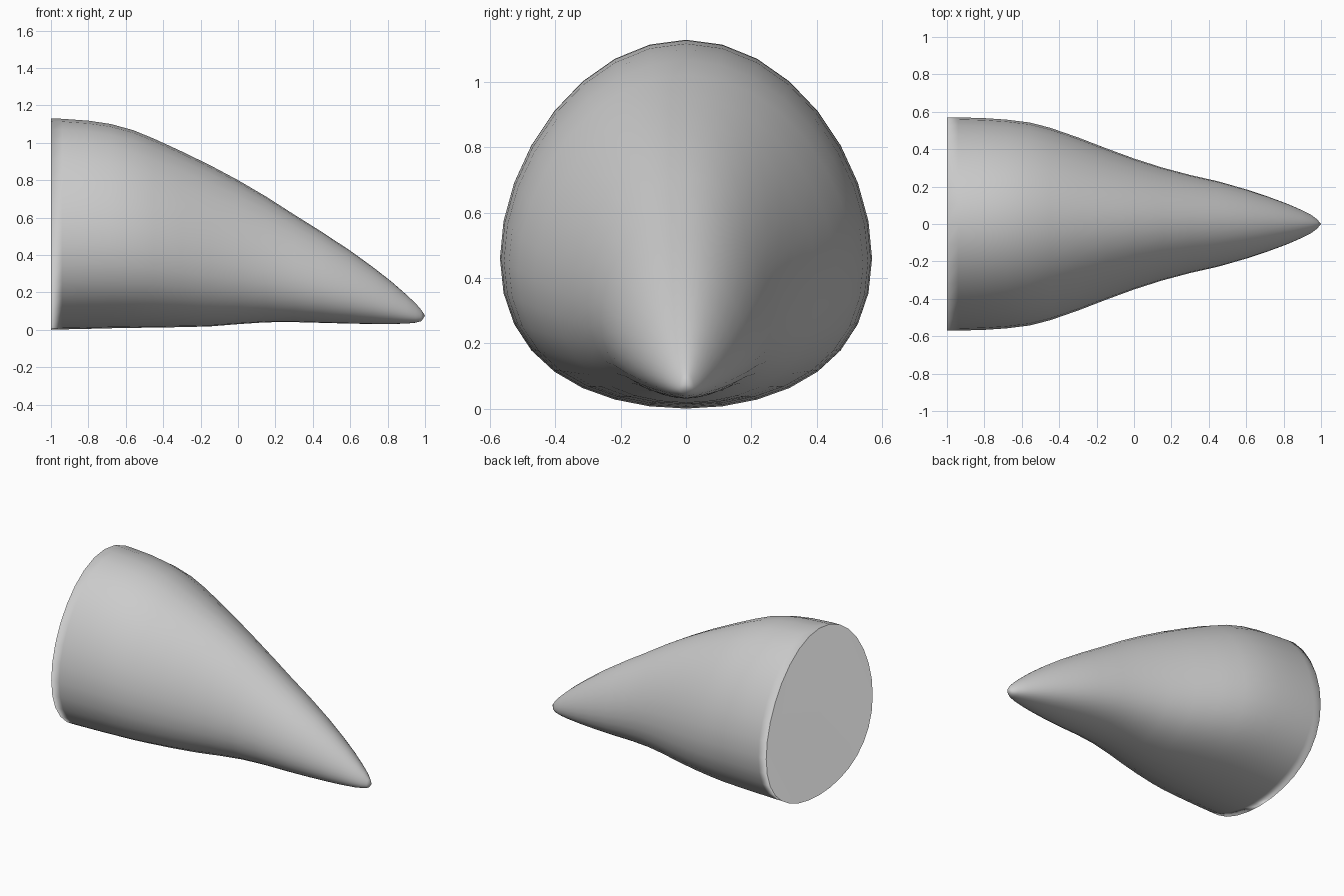
import bpy, bmesh, math

if "Cube" in bpy.data.objects:
    bpy.data.objects.remove(bpy.data.objects["Cube"])

SIDES = 32

# Lengthwise profile: x, bottom z, top z, half width
STATIONS = [
    (-1.00, 0.000, 1.130, 0.570),
    (-0.94, 0.002, 1.128, 0.570),
    (-0.80, 0.005, 1.118, 0.566),
    (-0.68, 0.008, 1.100, 0.558),
    (-0.56, 0.010, 1.067, 0.543),
    (-0.45, 0.012, 1.022, 0.515),
    (-0.30, 0.014, 0.953, 0.463),
    (-0.15, 0.018, 0.880, 0.405),
    (0.00, 0.030, 0.800, 0.350),
    (0.15, 0.040, 0.712, 0.302),
    (0.30, 0.041, 0.616, 0.262),
    (0.45, 0.037, 0.522, 0.228),
    (0.60, 0.033, 0.423, 0.185),
    (0.72, 0.031, 0.336, 0.145),
    (0.82, 0.031, 0.258, 0.108),
    (0.90, 0.033, 0.188, 0.073),
    (0.95, 0.038, 0.141, 0.047),
    (0.98, 0.046, 0.106, 0.024),
]
TIP = (1.0, 0.0, 0.075)


def egg_ring(bm, x, low, high, half):
    """Egg-shaped cross-section, widest below its middle."""
    h = high - low
    ring = []
    for i in range(SIDES):
        a = 2 * math.pi * i / SIDES
        z = low + h * (0.4535 + 0.5 * math.cos(a) + 0.0465 * math.cos(2 * a))
        ring.append(bm.verts.new((x, half * math.sin(a), z)))
    return ring


bm = bmesh.new()
rings = [egg_ring(bm, *s) for s in STATIONS]

# Lofted side wall
for a, b in zip(rings, rings[1:]):
    for i in range(SIDES):
        j = (i + 1) % SIDES
        bm.faces.new((a[i], a[j], b[j], b[i]))

# Pointed tip
tip = bm.verts.new(TIP)
for i in range(SIDES):
    bm.faces.new((rings[-1][i], rings[-1][(i + 1) % SIDES], tip))

# Flat back with an inner ring that keeps its shading even
cap = bm.faces.new(rings[0])
bmesh.ops.inset_region(bm, faces=[cap], thickness=0.08)

bmesh.ops.recalc_face_normals(bm, faces=bm.faces[:])
for f in bm.faces:
    f.smooth = True

mesh = bpy.data.meshes.new("tapered_cone")
bm.to_mesh(mesh)
bm.free()
obj = bpy.data.objects.new("tapered_cone", mesh)
bpy.context.collection.objects.link(obj)
